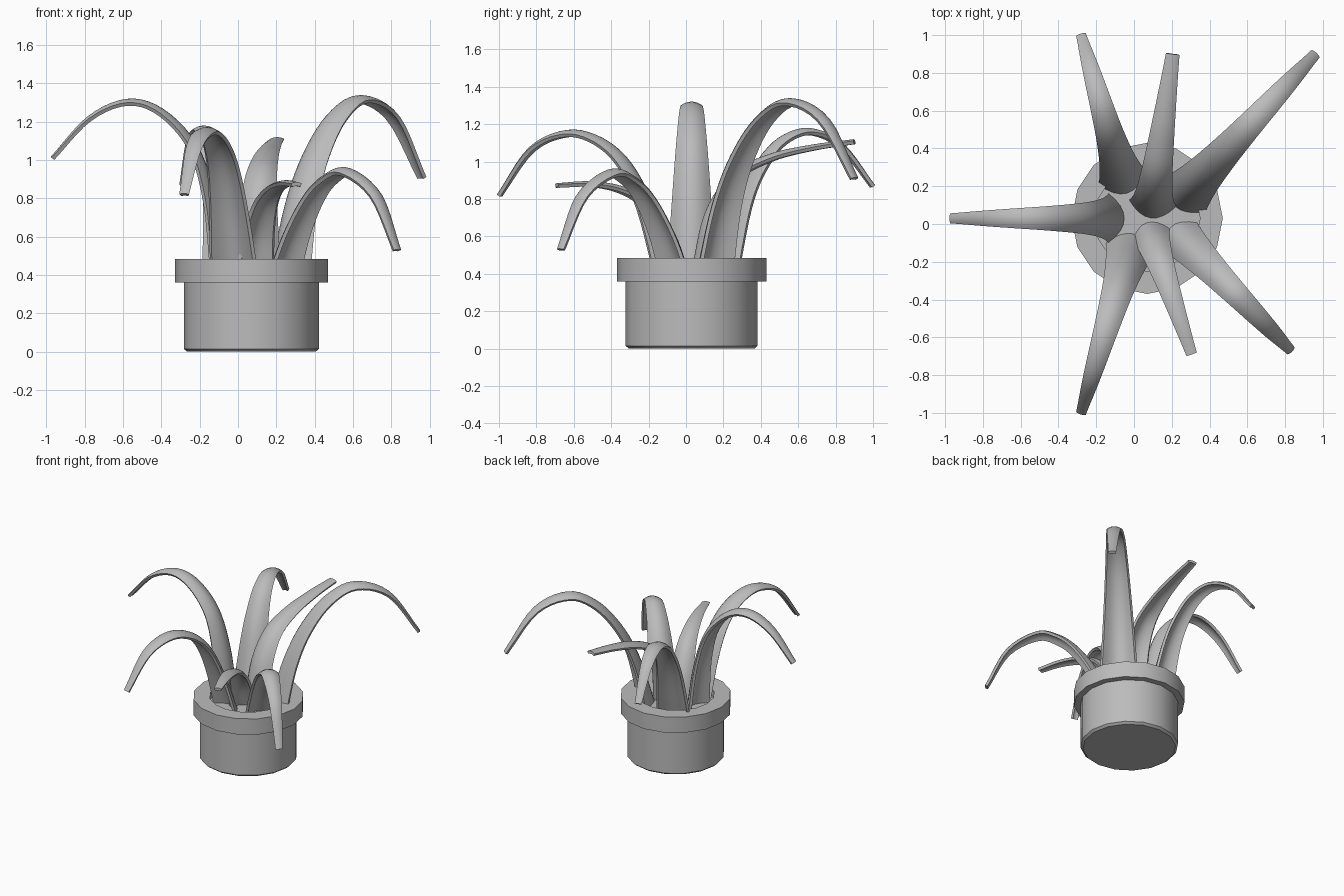
import bpy, bmesh, math
from mathutils import Vector

if "Cube" in bpy.data.objects:
    bpy.data.objects.remove(bpy.data.objects["Cube"], do_unlink=True)

grey = bpy.data.materials.new("plain_grey")
grey.use_nodes = True
grey.diffuse_color = (0.5, 0.5, 0.5, 1)
grey.node_tree.nodes["Principled BSDF"].inputs["Base Color"].default_value = (0.5, 0.5, 0.5, 1)


def finish(name, bm, thickness=0):
    bmesh.ops.recalc_face_normals(bm, faces=bm.faces)
    mesh = bpy.data.meshes.new(name)
    bm.to_mesh(mesh)
    bm.free()
    mesh.materials.append(grey)
    ob = bpy.data.objects.new(name, mesh)
    bpy.context.collection.objects.link(ob)
    bpy.ops.object.select_all(action='DESELECT')
    ob.select_set(True)
    bpy.context.view_layer.objects.active = ob
    if thickness:
        mod = ob.modifiers.new("thickness", 'SOLIDIFY')
        mod.thickness = thickness
        mod.offset = 0
        bpy.ops.object.modifier_apply(modifier=mod.name)
    bpy.ops.object.shade_smooth_by_angle(angle=math.radians(35))
    return ob


def lathe(name, profile, centre, sides=16):
    bm = bmesh.new()
    verts = [bm.verts.new((r, 0, z)) for r, z in profile]
    edges = [bm.edges.new(pair) for pair in zip(verts, verts[1:])]
    bmesh.ops.spin(bm, geom=verts + edges, cent=(0, 0, 0), axis=(0, 0, 1),
                   angle=math.tau, steps=sides, use_duplicate=False)
    bmesh.ops.remove_doubles(bm, verts=bm.verts, dist=0.0005)
    bmesh.ops.translate(bm, verts=bm.verts, vec=centre)
    return finish(name, bm)


def spline(points, steps=5):
    """Smooth path through the points."""
    pts = [2 * points[0] - points[1], *points, 2 * points[-1] - points[-2]]
    out = []
    for a, b, c, d in zip(pts, pts[1:], pts[2:], pts[3:]):
        for i in range(steps):
            t = i / steps
            out.append(0.5 * (2 * b + (c - a) * t + (2 * a - 5 * b + 4 * c - d) * t * t
                              + (3 * b - a - 3 * c + d) * t ** 3))
    return out + [points[-1]]


def leaf(name, base, tip, arch, width=0.25, tip_width=0.045, across=8):
    """Arched leaf with a convex upper face; arch holds (share of reach, height)."""
    base, tip = Vector((*base, 0)), Vector((*tip, 0))
    path = spline([base.lerp(tip, s) + Vector((0, 0, z)) for s, z in arch])
    side = (tip - base).normalized().cross(Vector((0, 0, 1)))
    lengths = [0]
    for a, b in zip(path, path[1:]):
        lengths.append(lengths[-1] + (b - a).length)
    bm = bmesh.new()
    rows = []
    for i, p in enumerate(path):
        t = lengths[i] / lengths[-1]
        tangent = (path[min(i + 1, len(path) - 1)] - path[max(i - 1, 0)]).normalized()
        normal = side.cross(tangent)
        w = tip_width + (width - tip_width) * (1 - t) ** 1.1
        depth = w * (0.12 + 0.2 * (1 - t))
        row = []
        for k in range(across + 1):
            u = 2 * k / across - 1
            row.append(bm.verts.new(p + side * (u * w / 2) - normal * (depth * u * u)))
        rows.append(row)
    for r0, r1 in zip(rows, rows[1:]):
        for k in range(across):
            bm.faces.new((r0[k], r0[k + 1], r1[k + 1], r1[k]))
    return finish(name, bm, 0.02)


# Pot with its overhanging rim and the filled top
lathe("pot", [(0, 0), (0.335, 0), (0.353, 0.015), (0.353, 0.36), (0.4, 0.36),
              (0.4, 0.485), (0.28, 0.485), (0.28, 0.43), (0, 0.43)], (0.07, 0.03, 0))

# Long drooping leaves
leaf("left_side_leaf", (-0.06, 0.03), (-0.97, 0.03),
     [(0, 0.42), (0.07, 0.8), (0.18, 1.08), (0.37, 1.26), (0.57, 1.31), (0.79, 1.22), (1, 1.01)])
leaf("back_left_leaf", (-0.04, 0.17), (-0.28, 1.0),
     [(0, 0.42), (0.13, 0.78), (0.25, 0.98), (0.4, 1.12), (0.59, 1.17), (0.8, 1.09), (1, 0.87)])
leaf("back_right_leaf", (0.22, 0.1), (0.96, 0.9),
     [(0, 0.42), (0.1, 0.78), (0.22, 1.04), (0.38, 1.24), (0.57, 1.33), (0.8, 1.23), (1, 0.91)],
     0.27, 0.05)
leaf("front_left_leaf", (0, -0.06), (-0.28, -1.0),
     [(0, 0.42), (0.13, 0.76), (0.26, 0.99), (0.42, 1.12), (0.61, 1.16), (0.82, 1.07), (1, 0.82)])
leaf("front_right_leaf", (0.2, -0.02), (0.83, -0.67),
     [(0, 0.42), (0.13, 0.64), (0.28, 0.82), (0.42, 0.915), (0.59, 0.95), (0.83, 0.82), (1, 0.53)],
     0.22)

# Short, nearly level leaves
leaf("back_middle_leaf", (0.09, 0.04), (0.205, 0.9),
     [(0, 0.42), (0.08, 0.72), (0.24, 0.93), (0.47, 1.03), (0.73, 1.08), (1, 1.11)], 0.24, 0.065)
leaf("front_middle_leaf", (0.07, 0.0), (0.305, -0.69),
     [(0, 0.42), (0.11, 0.62), (0.28, 0.78), (0.5, 0.86), (0.75, 0.885), (1, 0.875)], 0.2, 0.05)
